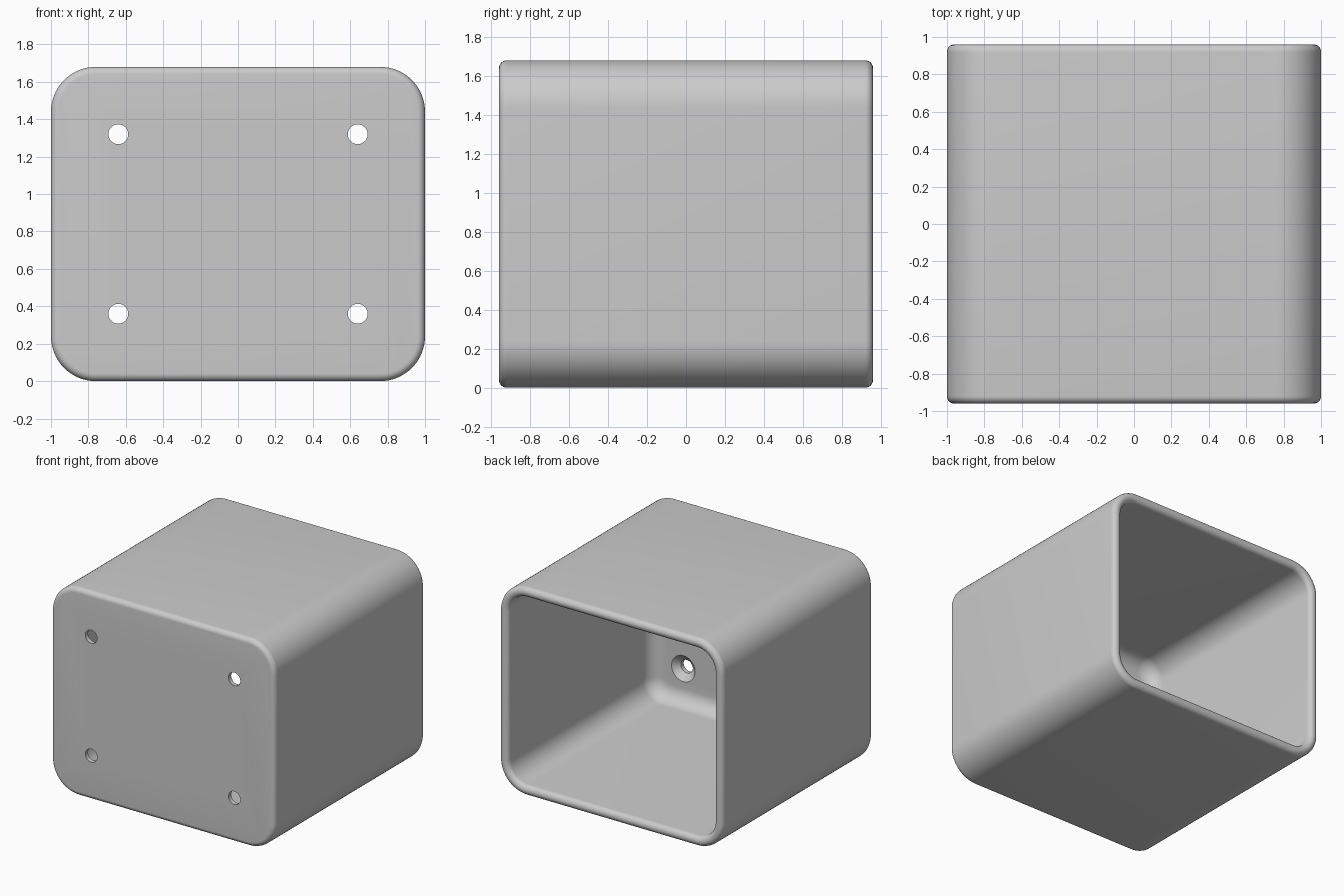
import bpy, bmesh, math
from mathutils import Matrix

if "Cube" in bpy.data.objects:
    bpy.data.objects.remove(bpy.data.objects["Cube"])

HALF_X, HALF_Y, HEIGHT = 1.0, 0.96, 1.68
CORNER, WALL, EDGE, INNER_FILLET = 0.24, 0.08, 0.04, 0.12
HOLE_R, SINK_R, SINK_DEPTH = 0.053, 0.105, 0.045
MID_Z = HEIGHT / 2

grey = bpy.data.materials.new("light_grey")
grey.diffuse_color = (0.6, 0.6, 0.6, 1)
grey.use_nodes = True
grey.node_tree.nodes["Principled BSDF"].inputs["Base Color"].default_value = grey.diffuse_color


def make_object(name, bm):
    bmesh.ops.recalc_face_normals(bm, faces=bm.faces)
    mesh = bpy.data.meshes.new(name)
    bm.to_mesh(mesh)
    bm.free()
    mesh.materials.append(grey)
    obj = bpy.data.objects.new(name, mesh)
    bpy.context.collection.objects.link(obj)
    return obj


def rounded_ring(bm, inset, y, steps=16):
    """Rounded rectangle in the XZ plane, inset from the outer outline."""
    r = CORNER - inset
    cx, cz = HALF_X - CORNER, MID_Z - CORNER
    ring = []
    for k, (sx, sz) in enumerate([(1, 1), (-1, 1), (-1, -1), (1, -1)]):
        for i in range(steps + 1):
            a = math.pi / 2 * (k + i / steps)
            ring.append(bm.verts.new((sx * cx + r * math.cos(a), y,
                                      MID_Z + sz * cz + r * math.sin(a))))
    return ring


def arc(ci, cy, r, start, end, steps):
    """Arc of (inset, y) points, angles in degrees."""
    angles = [math.radians(start + (end - start) * i / steps) for i in range(steps + 1)]
    return [(ci + r * math.cos(a), cy + r * math.sin(a)) for a in angles]


# Wall section: front edge, rounded open rim, inner floor fillet
floor_y = -HALF_Y + WALL
section = (arc(EDGE, -HALF_Y + EDGE, EDGE, 270, 180, 8)
           + arc(EDGE, HALF_Y - EDGE, EDGE, 180, 0, 16)
           + arc(WALL + INNER_FILLET, floor_y + INNER_FILLET, INNER_FILLET, 180, 270, 10))

# Open box shell
bm = bmesh.new()
rings = [rounded_ring(bm, i, y) for i, y in section]
for a, b in zip(rings, rings[1:]):
    for j in range(len(a)):
        k = (j + 1) % len(a)
        bm.faces.new((a[j], a[k], b[k], b[j]))
bm.faces.new(rings[0])
bm.faces.new(rings[-1])
box = make_object("open_box", bm)

# Countersunk screw hole cutters, revolved along Y
slope = (SINK_R - HOLE_R) / SINK_DEPTH
profile = [(HOLE_R, -HALF_Y - 0.1), (HOLE_R, floor_y - SINK_DEPTH),
           (SINK_R + slope * 0.02, floor_y + 0.02)]
SIDES = 40
bm = bmesh.new()
for x in (-0.64, 0.64):
    for z in (MID_Z - 0.48, MID_Z + 0.48):
        loops = [[bm.verts.new((x + r * math.cos(2 * math.pi * i / SIDES), y,
                                z + r * math.sin(2 * math.pi * i / SIDES)))
                  for i in range(SIDES)] for r, y in profile]
        for a, b in zip(loops, loops[1:]):
            for j in range(SIDES):
                k = (j + 1) % SIDES
                bm.faces.new((a[j], a[k], b[k], b[j]))
        bm.faces.new(loops[0])
        bm.faces.new(loops[-1])
cutter = make_object("screw_hole_cutter", bm)

# Drill the holes, then drop the cutter
cut = box.modifiers.new("screw_holes", "BOOLEAN")
cut.operation, cut.solver, cut.object = "DIFFERENCE", "EXACT", cutter
bpy.context.view_layer.objects.active = box
box.select_set(True)
bpy.ops.object.modifier_apply(modifier=cut.name)
bpy.data.objects.remove(cutter)

# Smooth shading with sharp hole edges
bpy.ops.object.shade_smooth_by_angle(angle=math.radians(30))
